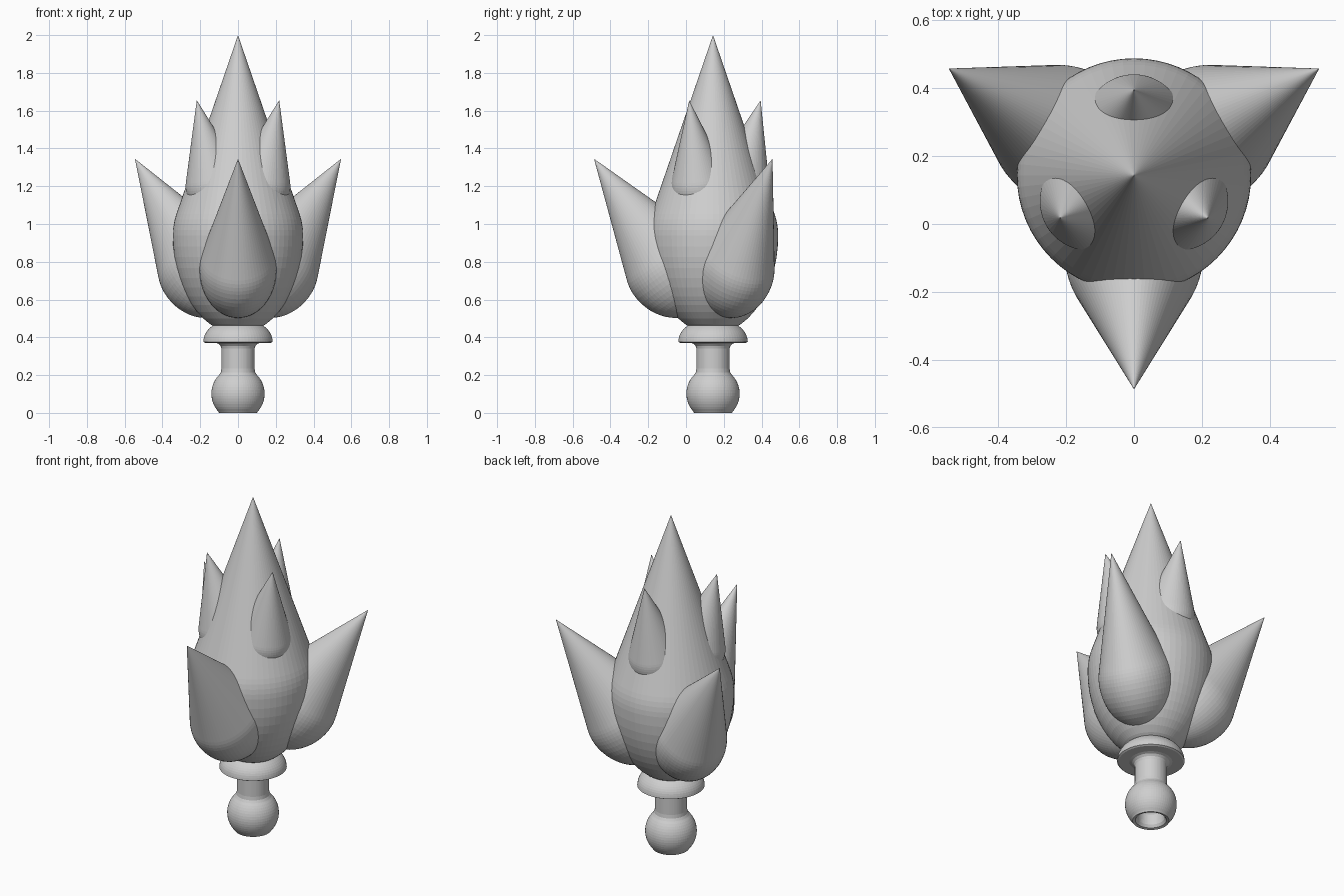
import bpy, bmesh
from math import sin, cos, radians, pi
from mathutils import Matrix, Vector

SEGMENTS = 64
AXIS = Vector((0, 0.143, 0))   # the central stem stands slightly behind the origin

cube = bpy.data.objects.get("Cube")
if cube:
    bpy.data.objects.remove(cube, do_unlink=True)

grey = bpy.data.materials.new("plain_grey")
grey.use_nodes = True
grey.diffuse_color = (0.62, 0.62, 0.62, 1)
grey.node_tree.nodes["Principled BSDF"].inputs["Base Color"].default_value = grey.diffuse_color


def lathe(name, profile, matrix):
    """Spin a (radius, height) profile round z, then place it with a matrix."""
    bm = bmesh.new()
    verts = [bm.verts.new((r, 0, z)) for r, z in profile]
    edges = [bm.edges.new(pair) for pair in zip(verts, verts[1:])]
    bmesh.ops.spin(bm, geom=verts + edges, cent=(0, 0, 0), axis=(0, 0, 1),
                   angle=2 * pi, steps=SEGMENTS, use_merge=False)
    bmesh.ops.remove_doubles(bm, verts=bm.verts, dist=1e-5)
    bmesh.ops.recalc_face_normals(bm, faces=bm.faces)
    bm.transform(matrix)
    mesh = bpy.data.meshes.new(name)
    bm.to_mesh(mesh)
    bm.free()
    mesh.materials.append(grey)
    obj = bpy.data.objects.new(name, mesh)
    bpy.context.collection.objects.link(obj)


def arc(radius, height, start, end, steps, z=0):
    """Points on an ellipse, from start to end degrees above its equator."""
    angles = [radians(start + (end - start) * i / steps) for i in range(steps + 1)]
    return [(radius * cos(a), z + height * sin(a)) for a in angles]


def teardrop(length, half_angle, tail):
    """Cone with its tip at z = 0, running smoothly into a rounded base."""
    r = length * sin(radians(half_angle))
    upper = arc(r, r, half_angle, 0, 4, -length)
    lower = arc(r, tail, 0, -90, 14, -length)
    return [(0, 0)] + upper + lower[1:-1] + [(0, -length - tail)]


def petal(name, heading, reach, tip_z, tilt, length, tail, width):
    """Teardrop, narrowed sideways, whose tip leans outward along a heading."""
    place = (Matrix.Translation(AXIS)
             @ Matrix.Rotation(radians(heading), 4, 'Z')
             @ Matrix.Translation((reach, 0, tip_z))
             @ Matrix.Rotation(radians(tilt), 4, 'Y')
             @ Matrix.Diagonal((1, width, 1, 1)))
    lathe(name, teardrop(length, 19.85, tail), place)


# Central bud
lathe("central_bud", teardrop(1.06, 19, 0.52), Matrix.Translation(AXIS + Vector((0, 0, 2))))

# Three large outer petals, with three small upper petals between them
for side, heading in (("front", -90), ("back_left", 30), ("back_right", 150)):
    petal("outer_petal_" + side, heading, 0.63, 1.345, 35, 0.71, 0.27, 0.85)
for side, heading in (("back", 90), ("front_left", -30), ("front_right", 210)):
    petal("upper_petal_" + side, heading, 0.252, 1.655, 14, 0.47, 0.18, 0.95)

# Ball foot with a hollow underside, and the neck flaring out above it
foot = [(0, 0.12), (0.05, 0.11), (0.07, 0.08), (0.075, 0.02), (0.085, 0.004), (0.1, 0)]
foot += arc(0.141, 0.141, -42, 45, 14, 0.102)
foot += [(0.091, 0.215), (0.088, 0.235), (0.088, 0.34), (0.092, 0.355), (0.102, 0.366), (0.12, 0.372)]
lathe("ball_foot_and_neck", foot, Matrix.Translation(AXIS))

# Domed collar under the bud
collar = [(0, 0.371), (0.175, 0.371), (0.184, 0.376)]
collar += arc(0.183, 0.12, 5, 52, 8, 0.38)
collar += [(0, 0.475)]
lathe("collar", collar, Matrix.Translation(AXIS))
